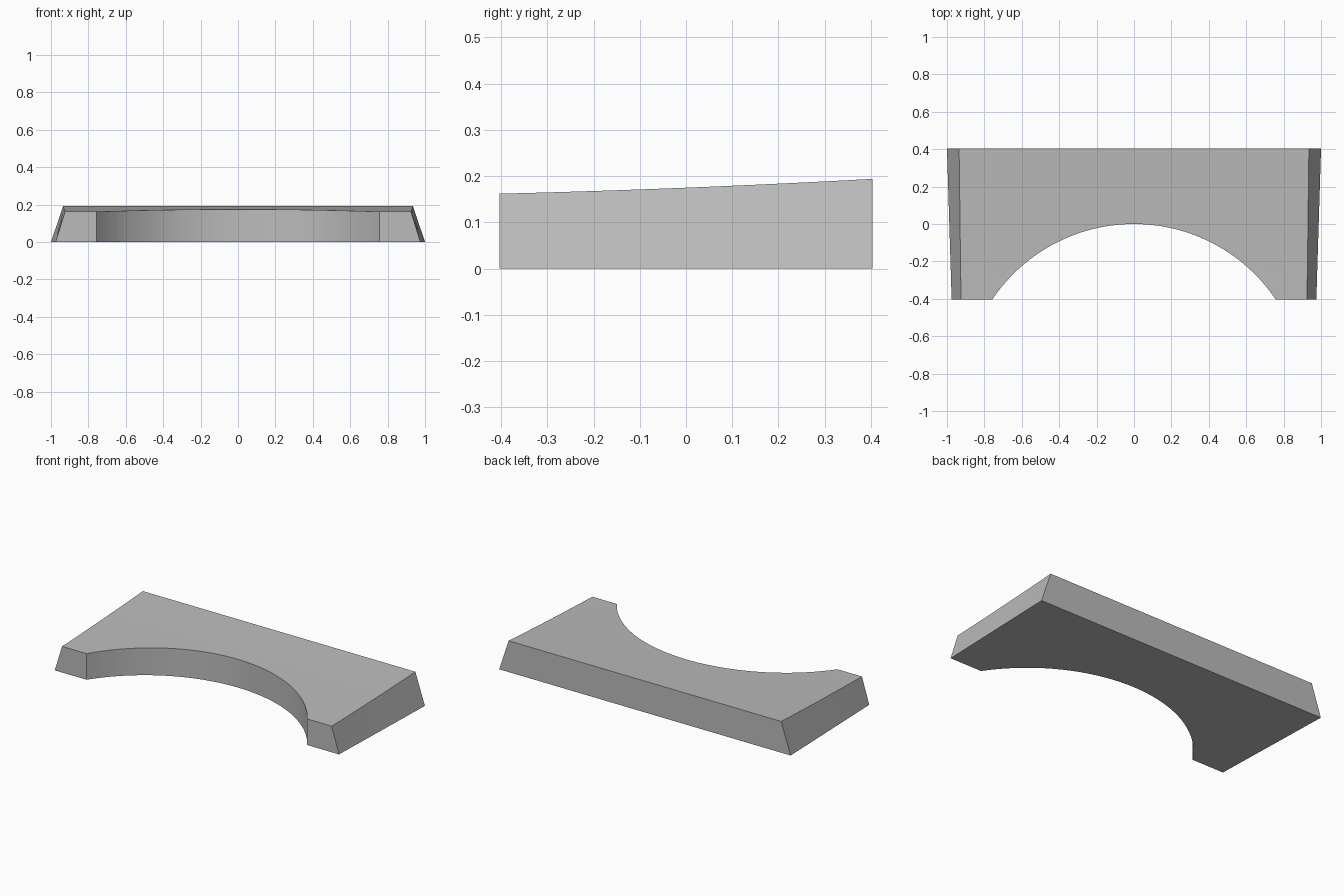
import bpy
import bmesh
from math import radians

if "Cube" in bpy.data.objects:
    bpy.data.objects.remove(bpy.data.objects["Cube"])

HALF_DEPTH = 0.403
STEPS = 12
ARC_RADIUS = 0.913

grey = bpy.data.materials.new("mid grey")
grey.use_nodes = True
colour = (0.5, 0.5, 0.5, 1)
grey.diffuse_color = colour
grey.node_tree.nodes["Principled BSDF"].inputs["Base Color"].default_value = colour


def make_object(name, bm):
    bmesh.ops.recalc_face_normals(bm, faces=bm.faces)
    mesh = bpy.data.meshes.new(name)
    bm.to_mesh(mesh)
    bm.free()
    mesh.materials.append(grey)
    obj = bpy.data.objects.new(name, mesh)
    bpy.context.collection.objects.link(obj)
    return obj


# Tapered slab: trapezoid sections lofted front to back, with a gently curved top
bm = bmesh.new()
sections = []
for i in range(STEPS + 1):
    t = i / STEPS
    y = HALF_DEPTH * (2 * t - 1)
    bottom = 0.975 + 0.025 * t
    top = 0.925 + 0.01 * t
    height = 0.162 + 0.02 * t + 0.012 * t * t
    outline = [(-bottom, 0), (bottom, 0), (top, height), (-top, height)]
    sections.append([bm.verts.new((x, y, z)) for x, z in outline])
for a, b in zip(sections, sections[1:]):
    for j in range(4):
        k = (j + 1) % 4
        bm.faces.new((a[j], a[k], b[k], b[j]))
bm.faces.new(sections[0])
bm.faces.new(sections[-1])
slab = make_object("arched_slab", bm)

# Round cutter for the front recess
bm = bmesh.new()
bmesh.ops.create_cone(bm, cap_ends=True, segments=128, radius1=ARC_RADIUS,
                      radius2=ARC_RADIUS, depth=1)
bmesh.ops.translate(bm, vec=(0, -ARC_RADIUS, 0), verts=bm.verts)
cutter = make_object("recess_cutter", bm)
cutter.hide_render = True

# Cut the recess, then drop the cutter
bpy.ops.object.select_all(action="DESELECT")
slab.select_set(True)
bpy.context.view_layer.objects.active = slab
cut = slab.modifiers.new("recess", "BOOLEAN")
cut.operation = "DIFFERENCE"
cut.solver = "EXACT"
cut.object = cutter
bpy.ops.object.modifier_apply(modifier=cut.name)
bpy.data.objects.remove(cutter)
bpy.ops.object.shade_smooth_by_angle(angle=radians(30))
